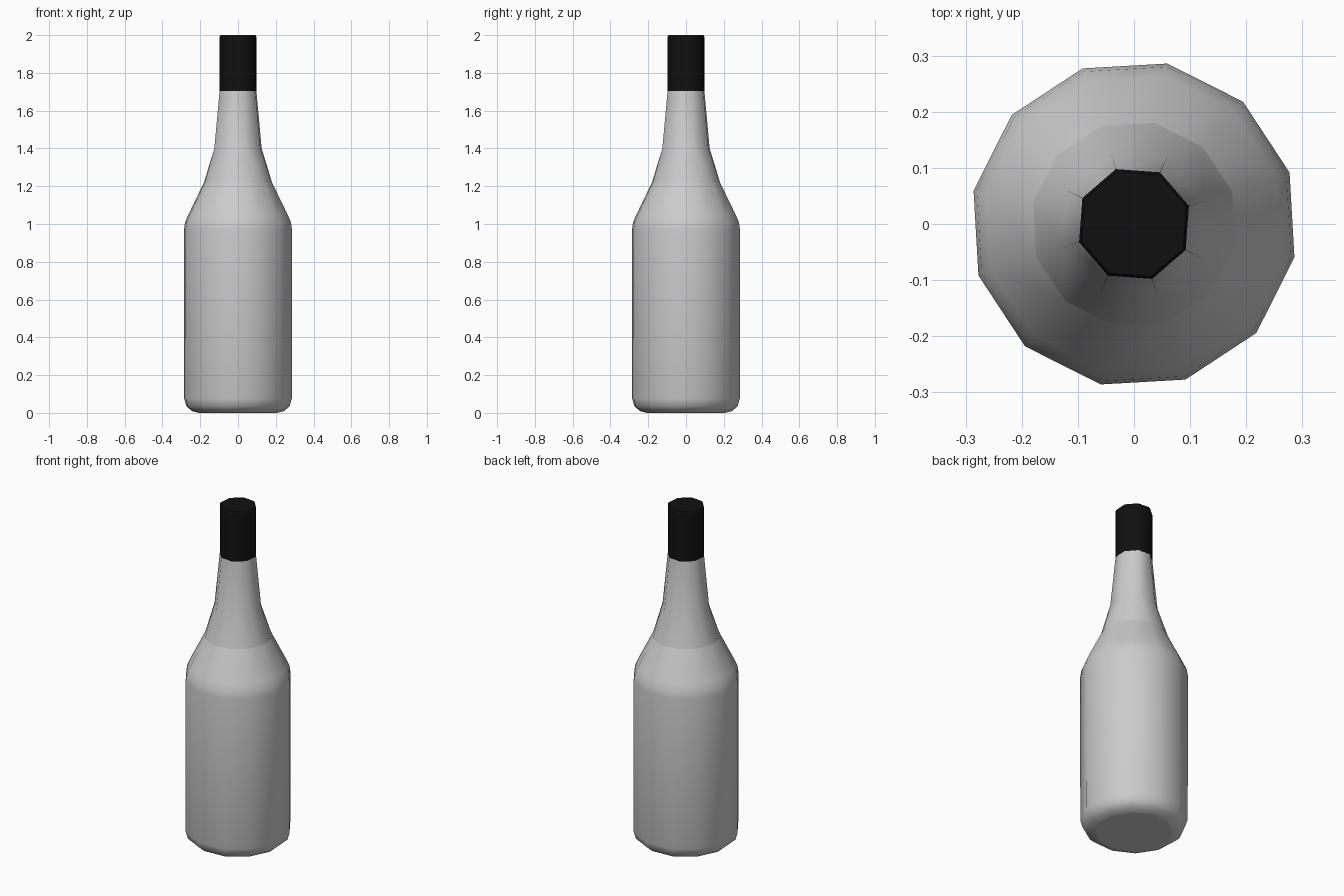
import bpy, bmesh, math

if "Cube" in bpy.data.objects:
    bpy.data.objects.remove(bpy.data.objects["Cube"])

OFFSET = math.radians(18.3)


def lathe(name, profile, sharp_rings=(), color=None):
    """Stack rings of (radius, z, sides), bridge them and cap both ends."""
    bm = bmesh.new()
    rings = []
    for r, z, n in profile:
        vs = [bm.verts.new((r * math.cos(OFFSET + 2 * math.pi * i / n),
                            r * math.sin(OFFSET + 2 * math.pi * i / n), z))
              for i in range(n)]
        rings.append([bm.edges.new((vs[i], vs[(i + 1) % n])) for i in range(n)])
    for lower, upper in zip(rings, rings[1:]):
        bmesh.ops.bridge_loops(bm, edges=lower + upper)
    for ring in (rings[0], rings[-1]):
        bmesh.ops.contextual_create(bm, geom=ring)
    bmesh.ops.recalc_face_normals(bm, faces=bm.faces[:])
    for f in bm.faces:
        f.smooth = True
    for i in sharp_rings:
        for e in rings[i]:
            e.smooth = False
    mesh = bpy.data.meshes.new(name)
    bm.to_mesh(mesh)
    bm.free()
    obj = bpy.data.objects.new(name, mesh)
    bpy.context.collection.objects.link(obj)
    if color:
        mat = bpy.data.materials.new(name + "_material")
        mat.diffuse_color = color
        mat.use_nodes = True
        mat.node_tree.nodes["Principled BSDF"].inputs["Base Color"].default_value = mat.diffuse_color
        mesh.materials.append(mat)
    return obj


# Glass body: twelve sides up to the shoulder, eight sides in the neck
lathe("bottle_body", [
    (0.212, 0.0, 12), (0.25, 0.01, 12), (0.279, 0.035, 12), (0.291, 0.075, 12),
    (0.292, 0.97, 12), (0.286, 1.01, 12), (0.268, 1.05, 12),
    (0.184, 1.22, 12), (0.132, 1.40, 8), (0.102, 1.71, 8),
], sharp_rings=(0, 7, 9))

# Dark cap with a slightly softened top rim
lathe("bottle_cap", [
    (0.103, 1.705, 8), (0.103, 1.99, 8), (0.098, 2.0, 8),
], sharp_rings=(0, 1, 2), color=(0.005, 0.005, 0.005, 1))
